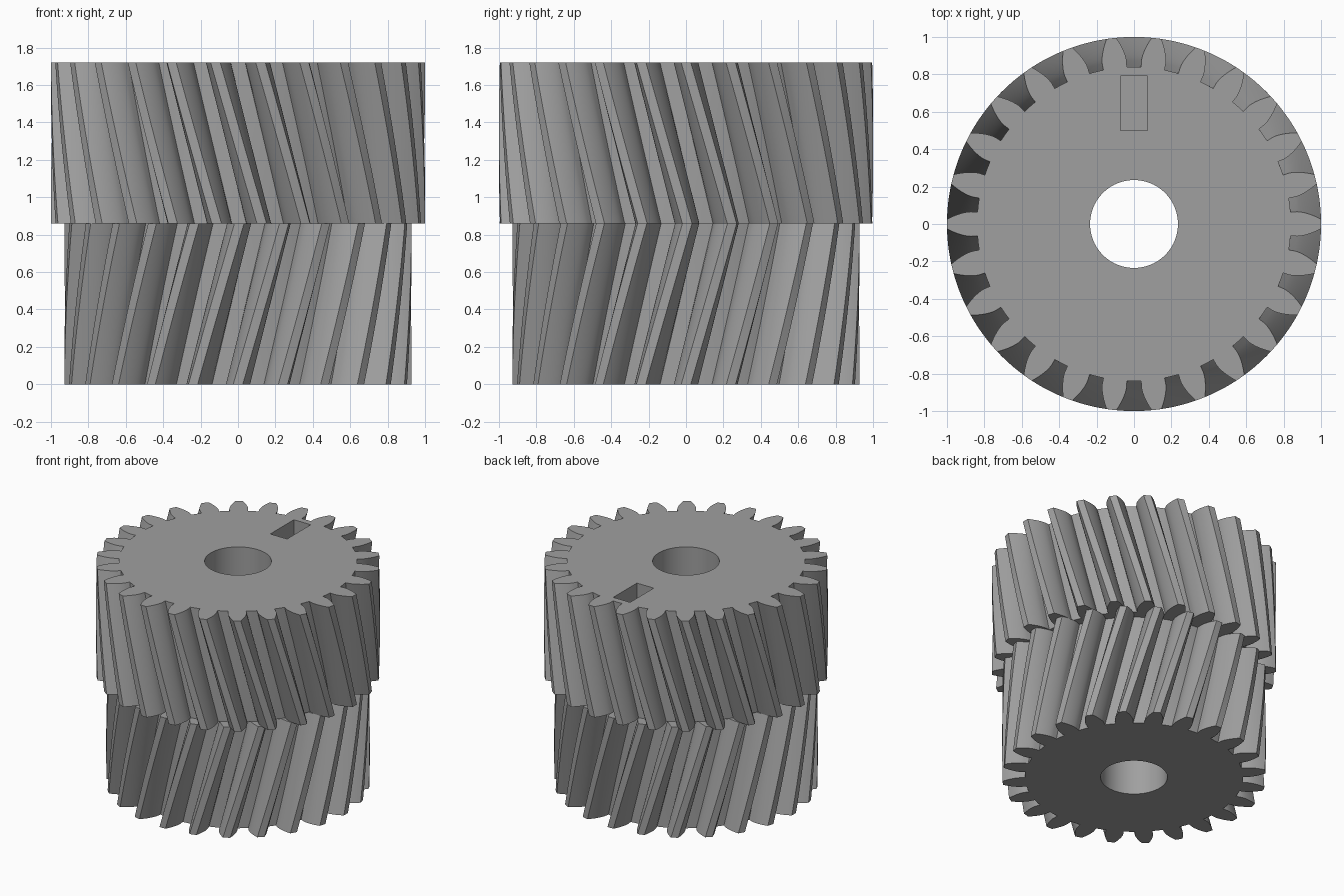
import bpy
import bmesh
from math import pi, cos, sin, tan, acos, radians

MODULE = 1 / 14          # tooth size shared by both gears
HALF = 0.86              # height of each gear
PRESSURE = radians(20)
HELIX = radians(15)
BORE = 0.235
LAYERS = 16
FLANK_STEPS = 8

cube = bpy.data.objects.get("Cube")
if cube:
    bpy.data.objects.remove(cube, do_unlink=True)

steel = bpy.data.materials.new("steel grey")
steel.use_nodes = True
steel.diffuse_color = (0.35, 0.35, 0.35, 1)
steel.node_tree.nodes["Principled BSDF"].inputs["Base Color"].default_value = (0.35, 0.35, 0.35, 1)


def tooth_outline(teeth):
    """Involute gear outline as (radius, angle) pairs, one tooth centred on +x."""
    pitch = MODULE * teeth / 2
    tip, root = pitch + MODULE, pitch - 1.25 * MODULE
    base = pitch * cos(PRESSURE)
    base_half = pi / (2 * teeth) + tan(PRESSURE) - PRESSURE
    flank = [(root, base_half)]
    for i in range(FLANK_STEPS + 1):
        r = base + (tip - base) * i / FLANK_STEPS
        phi = acos(min(1, base / r))
        flank.append((r, base_half - tan(phi) + phi))
    tooth = [(r, -a) for r, a in flank] + [(tip, 0)] + flank[::-1] + [(root, pi / teeth)]
    return [(r, a + 2 * pi * t / teeth) for t in range(teeth) for r, a in tooth]


def link(name, bm):
    bmesh.ops.recalc_face_normals(bm, faces=bm.faces)
    mesh = bpy.data.meshes.new(name)
    bm.to_mesh(mesh)
    bm.free()
    mesh.materials.append(steel)
    obj = bpy.data.objects.new(name, mesh)
    bpy.context.collection.objects.link(obj)
    return obj


def helical_gear(name, teeth, bottom, start, direction):
    """Stack the outline in twisted layers and close both ends."""
    outline = tooth_outline(teeth)
    twist = direction * tan(HELIX) * HALF / (MODULE * teeth / 2)
    bm = bmesh.new()
    rings = []
    for k in range(LAYERS + 1):
        f = k / LAYERS
        turn = start + twist * f
        rings.append([bm.verts.new((r * cos(a + turn), r * sin(a + turn), bottom + HALF * f))
                      for r, a in outline])
    for low, high in zip(rings, rings[1:]):
        for i in range(len(low)):
            j = (i + 1) % len(low)
            bm.faces.new((low[i], low[j], high[j], high[i]))
    bm.faces.new(rings[0][::-1])
    bm.faces.new(rings[-1])
    return link(name, bm), twist


def cut(target, cutter):
    mod = target.modifiers.new("cut", 'BOOLEAN')
    mod.operation, mod.solver, mod.object = 'DIFFERENCE', 'EXACT', cutter
    bpy.context.view_layer.objects.active = target
    bpy.ops.object.modifier_apply(modifier=mod.name)


# Two gears with opposite helices, the larger one on top
lower_gear, _ = helical_gear("lower_gear", 24, 0, 0, 1)
upper_twist = tan(HELIX) * HALF / (MODULE * 13)
upper_gear, _ = helical_gear("upper_gear", 26, HALF, upper_twist, -1)

# Shaft bore through both gears
bm = bmesh.new()
bmesh.ops.create_cone(bm, cap_ends=True, segments=96, radius1=BORE, radius2=BORE, depth=6)
bore_cutter = link("bore_cutter", bm)

# Rectangular pocket in the top face
bm = bmesh.new()
bmesh.ops.create_cube(bm, size=1)
bmesh.ops.scale(bm, vec=(0.145, 0.29, 0.6), verts=bm.verts)
bmesh.ops.translate(bm, vec=(0, 0.645, 2 * HALF), verts=bm.verts)
pocket_cutter = link("pocket_cutter", bm)

cut(lower_gear, bore_cutter)
cut(upper_gear, bore_cutter)
cut(upper_gear, pocket_cutter)
for helper in (bore_cutter, pocket_cutter):
    bpy.data.objects.remove(helper, do_unlink=True)

# Smooth flanks and bore, crisp tooth edges
bpy.ops.object.select_all(action='DESELECT')
for gear in (lower_gear, upper_gear):
    gear.select_set(True)
bpy.context.view_layer.objects.active = upper_gear
bpy.ops.object.shade_smooth_by_angle(angle=radians(25))
